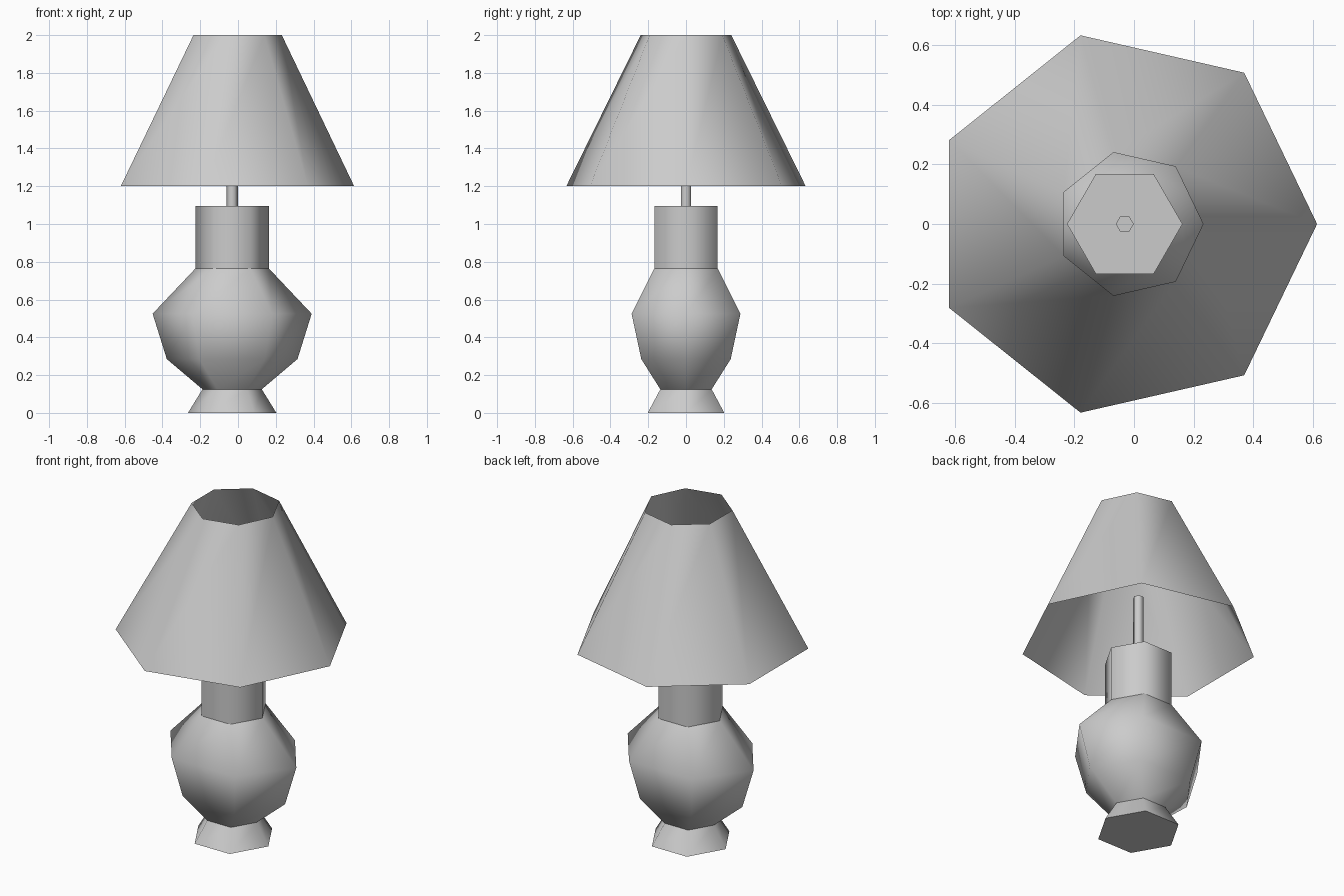
import bpy
import bmesh
from math import cos, sin, tau, radians

cube = bpy.data.objects.get("Cube")
if cube:
    bpy.data.objects.remove(cube, do_unlink=True)

grey = bpy.data.materials.new("plain grey")
grey.use_nodes = True
colour = (0.6, 0.6, 0.6, 1.0)
grey.diffuse_color = colour
grey.node_tree.nodes["Principled BSDF"].inputs["Base Color"].default_value = colour

AXIS = -0.031            # the stem and body share this x position


def loft(name, sides, rings, cap_bottom=False, cap_top=False):
    """Join polygon rings (centre x, radius, y scale, z) into a smooth-sided part."""
    bm = bmesh.new()
    loops = [[bm.verts.new((cx + r * cos(tau * i / sides),
                            r * sy * sin(tau * i / sides), z))
              for i in range(sides)] for cx, r, sy, z in rings]
    for low, high in zip(loops, loops[1:]):
        for i in range(sides):
            j = (i + 1) % sides
            bm.faces.new((low[i], low[j], high[j], high[i]))
    if cap_bottom:
        bm.faces.new(loops[0][::-1])
    if cap_top:
        bm.faces.new(loops[-1])
    mesh = bpy.data.meshes.new(name)
    bm.to_mesh(mesh)
    bm.free()
    mesh.materials.append(grey)
    obj = bpy.data.objects.new(name, mesh)
    bpy.context.collection.objects.link(obj)
    bpy.ops.object.select_all(action='DESELECT')
    obj.select_set(True)
    bpy.context.view_layer.objects.active = obj
    bpy.ops.object.shade_smooth_by_angle(angle=radians(75))
    return obj


# Flared foot
loft("foot", 6, [(AXIS, 0.234, 1, 0), (AXIS, 0.157, 1, 0.125)], cap_bottom=True)

# Bulging body, flattened front to back at its two widest rings
loft("body", 6, [(AXIS, 0.157, 1, 0.125), (AXIS, 0.346, 0.79, 0.285),
                 (AXIS, 0.421, 0.79, 0.525), (AXIS, 0.194, 1, 0.765)])

# Straight neck and thin rod
loft("neck", 6, [(AXIS, 0.194, 1, 0.765), (AXIS, 0.194, 1, 1.095)], cap_top=True)
loft("rod", 6, [(AXIS, 0.03, 1, 1.095), (AXIS, 0.03, 1, 1.48)], cap_top=True)

# Open seven-sided shade
loft("shade", 7, [(-0.035, 0.65, 1, 1.2), (-0.014, 0.246, 1, 2.0)])
